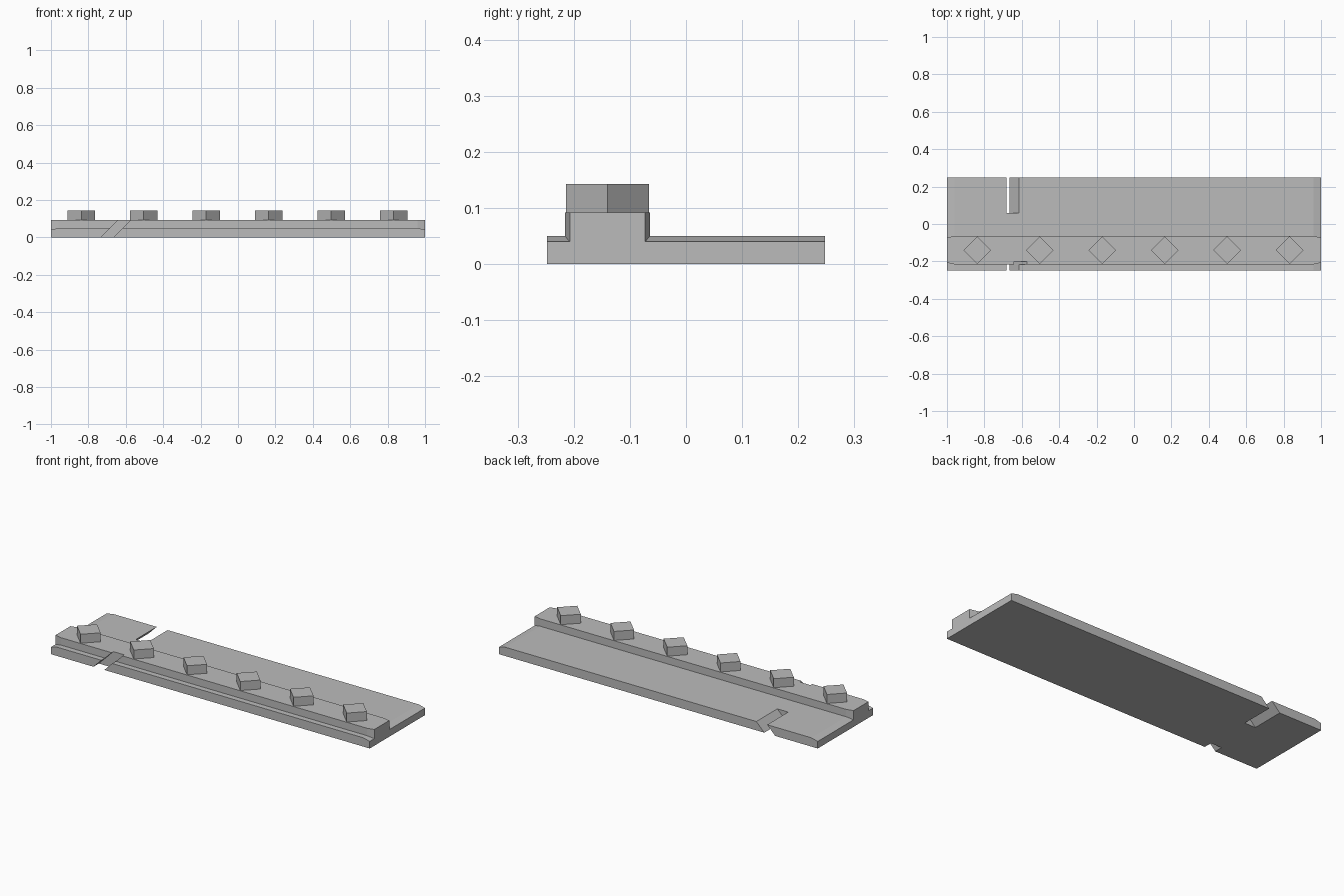
import bpy
import bmesh
from mathutils import Vector

cube = bpy.data.objects.get("Cube")
if cube:
    bpy.data.objects.remove(cube, do_unlink=True)

grey = bpy.data.materials.new("plain grey")
grey.use_nodes = True
GREY = (0.5, 0.5, 0.5, 1)
grey.diffuse_color = GREY
grey.node_tree.nodes["Principled BSDF"].inputs["Base Color"].default_value = GREY


def prism(name, outline, depth):
    """Extrude a closed outline of 3D points along a depth vector."""
    bm = bmesh.new()
    face = bm.faces.new([bm.verts.new(p) for p in outline])
    new = bmesh.ops.extrude_face_region(bm, geom=[face])["geom"]
    verts = [v for v in new if isinstance(v, bmesh.types.BMVert)]
    bmesh.ops.translate(bm, verts=verts, vec=Vector(depth))
    bmesh.ops.recalc_face_normals(bm, faces=bm.faces)
    mesh = bpy.data.meshes.new(name)
    bm.to_mesh(mesh)
    bm.free()
    mesh.materials.append(grey)
    obj = bpy.data.objects.new(name, mesh)
    bpy.context.collection.objects.link(obj)
    return obj


def boolean(target, tool, operation):
    mod = target.modifiers.new(tool.name, "BOOLEAN")
    mod.operation = operation
    mod.solver = "EXACT"
    mod.object = tool
    bpy.context.view_layer.objects.active = target
    bpy.ops.object.modifier_apply(modifier=mod.name)
    bpy.data.objects.remove(tool, do_unlink=True)


WIDTH, TAPER = 0.248, 0.04
RIB_TOP, STUD_TOP = 0.092, 0.143
RIB_Y, RIB_HALF = -0.14, 0.076

# Flat base whose top dips slightly at both ends
profile = [(-1, 0), (1, 0), (1, 0.04), (1 - TAPER, 0.05), (TAPER - 1, 0.05), (-1, 0.04)]
base = prism("base_plate", [(x, -WIDTH, z) for x, z in profile], (0, 2 * WIDTH, 0))

# Raised rib with narrowed ends
end = RIB_HALF - 0.009
half = [(-1, end), (TAPER - 1, RIB_HALF), (1 - TAPER, RIB_HALF), (1, end)]
plan = half + [(x, -y) for x, y in reversed(half)]
rib = prism("rib", [(x, RIB_Y + y, 0.02) for x, y in plan], (0, 0, RIB_TOP - 0.02))
boolean(base, rib, "UNION")

# Slanted slots through the front and back edges
for name, y0, y1 in (("front_slot", -0.3, -0.2), ("back_slot", 0.06, 0.3)):
    low, high = -0.02, 0.12
    slot = prism(name, [(x + z, y0, z) for x, z in
                        ((-0.733, low), (-0.665, low), (-0.665, high), (-0.733, high))],
                 (0, y1 - y0, 0))
    boolean(base, slot, "DIFFERENCE")

# Row of diamond studs
r = 0.074
for i in range(6):
    x = -0.838 + i * 0.334
    diamond = [(x - r, RIB_Y), (x, RIB_Y - r), (x + r, RIB_Y), (x, RIB_Y + r)]
    prism(f"stud_{i + 1}", [(px, py, RIB_TOP) for px, py in diamond],
          (0, 0, STUD_TOP - RIB_TOP))
